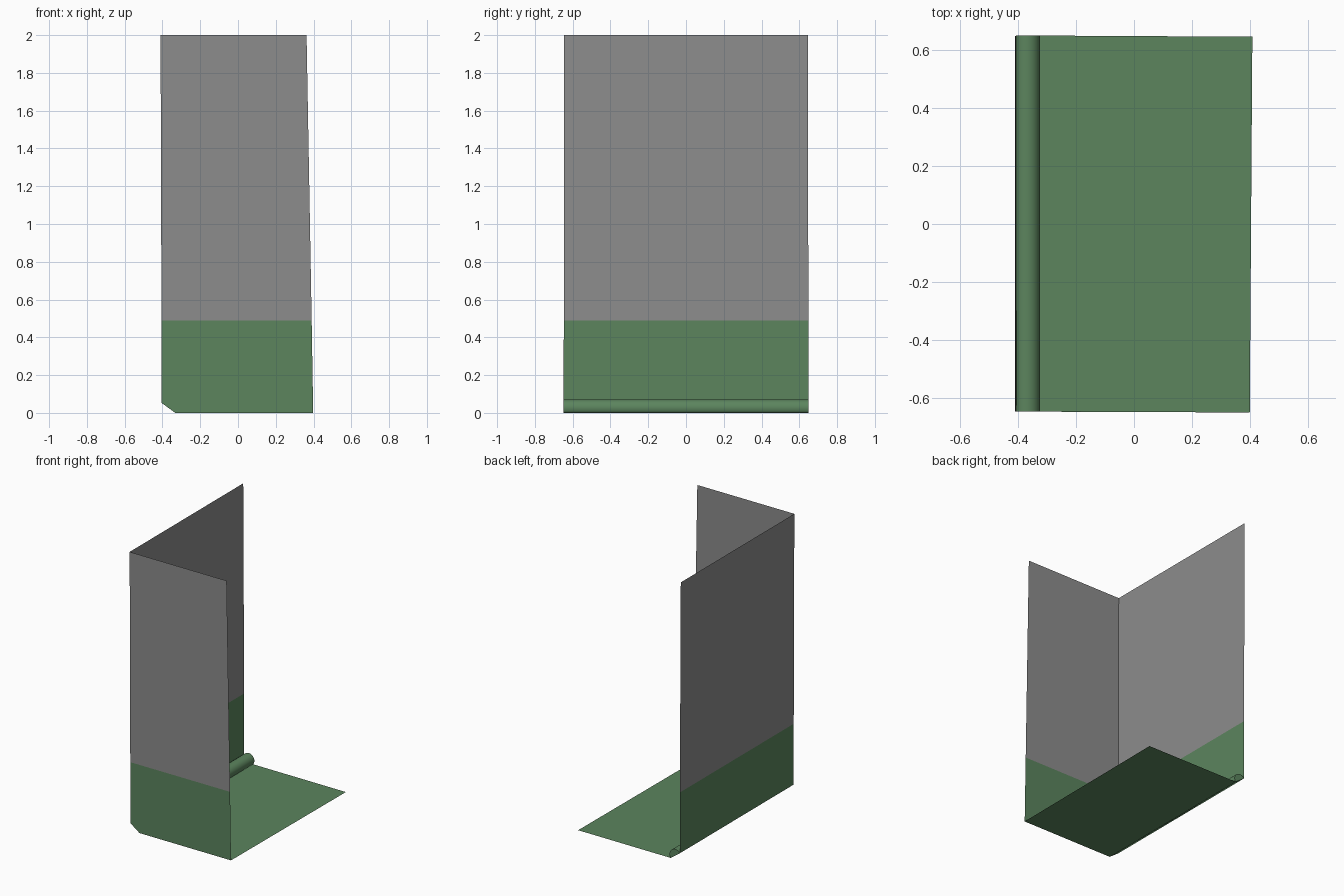
import bpy, math

if "Cube" in bpy.data.objects:
    bpy.data.objects.remove(bpy.data.objects["Cube"])


def material(name, colour):
    m = bpy.data.materials.new(name)
    m.diffuse_color = (*colour, 1)
    m.use_nodes = True
    m.node_tree.nodes["Principled BSDF"].inputs["Base Color"].default_value = m.diffuse_color
    return m


GREEN = material("green_base", (0.106, 0.232, 0.111))
GREY = material("wall_grey", (0.265, 0.265, 0.265))

LEFT, BACK, FRONT = -0.405, 0.648, -0.645
TOP, BAND = 2.0, 0.49
WALL_FOOT, FLOOR_EDGE = 0.053, -0.332


def sheet(name, mat, verts, faces=None):
    """Thin single-sided panel from an outline, or a mesh from given faces."""
    me = bpy.data.meshes.new(name)
    me.from_pydata(verts, [], faces or [range(len(verts))])
    me.materials.append(mat)
    ob = bpy.data.objects.new(name, me)
    bpy.context.collection.objects.link(ob)
    return ob


# Left wall: grey upper part and green band
sheet("left_wall_upper", GREY, [(LEFT, FRONT, BAND), (LEFT, BACK, BAND),
                                (-0.41, 0.645, TOP), (-0.41, FRONT, TOP)])
sheet("left_wall_band", GREEN, [(LEFT, FRONT, WALL_FOOT), (LEFT, BACK, WALL_FOOT),
                                (LEFT, BACK, BAND), (LEFT, FRONT, BAND)])

# Front wall: slightly tapering, with a clipped lower corner
sheet("front_wall_upper", GREY, [(LEFT, FRONT, BAND), (-0.41, FRONT, TOP),
                                 (0.363, -0.647, TOP), (0.39, -0.647, BAND)])
sheet("front_wall_band", GREEN, [(LEFT, FRONT, WALL_FOOT), (LEFT, FRONT, BAND),
                                 (0.39, -0.647, BAND), (0.398, -0.648, 0),
                                 (FLOOR_EDGE, FRONT, 0)])

# Floor
sheet("floor", GREEN, [(FLOOR_EDGE, FRONT, 0), (0.398, -0.648, 0),
                       (0.407, 0.644, 0), (FLOOR_EDGE, BACK, 0)])

# Solid half-round skirting bridging the left wall foot and the floor edge
N = 14
cx, cz = (LEFT + FLOOR_EDGE) / 2, WALL_FOOT / 2
dx, dz = LEFT - cx, WALL_FOOT - cz
r, start = math.hypot(dx, dz), math.atan2(dz, dx)
verts = []
for i in range(N + 1):
    a = start - math.pi * i / N
    x, z = cx + r * math.cos(a), cz + r * math.sin(a)
    verts += [(x, FRONT, z), (x, BACK, z)]
n = len(verts)
faces = [(2 * i, (2 * i + 2) % n, (2 * i + 3) % n, 2 * i + 1) for i in range(N + 1)]
faces.append(range(1, n, 2))  # back end cap
roll = sheet("skirting_roll", GREEN, verts, faces)
for p in roll.data.polygons:
    p.use_smooth = len(p.vertices) == 4
